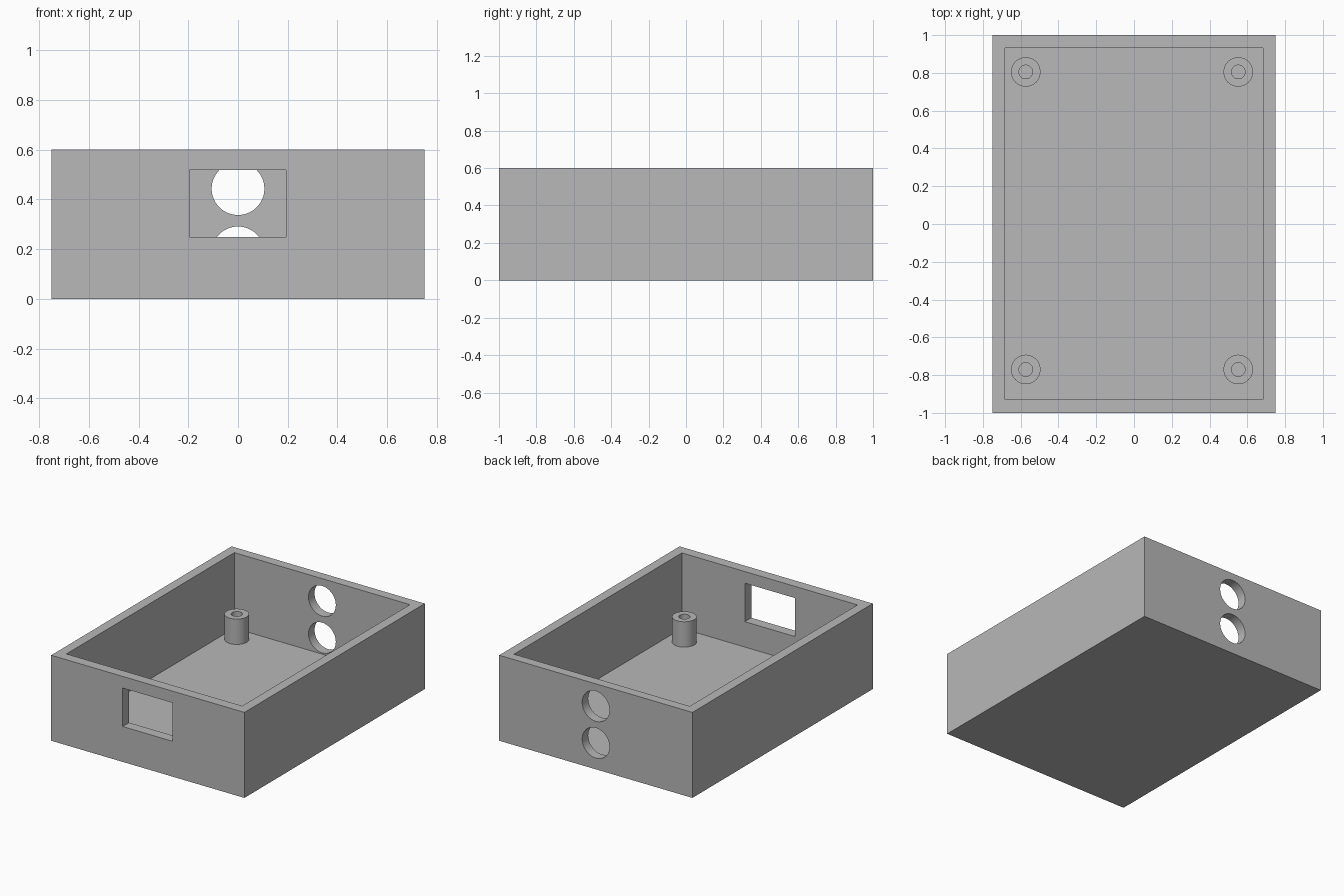
import bpy
import bmesh
from math import pi
from mathutils import Vector, Matrix

cube = bpy.data.objects.get("Cube")
if cube:
    bpy.data.objects.remove(cube, do_unlink=True)

# Overall dimensions
HALF_X, HALF_Y, HEIGHT = 0.75, 1.0, 0.6
FLOOR = 0.07
POST_TOP = 0.248

grey = bpy.data.materials.new("plain_grey")
grey.use_nodes = True
grey.diffuse_color = (0.48, 0.48, 0.48, 1)
grey.node_tree.nodes["Principled BSDF"].inputs["Base Color"].default_value = grey.diffuse_color


def make_object(name, bm):
    bmesh.ops.recalc_face_normals(bm, faces=bm.faces)
    mesh = bpy.data.meshes.new(name)
    bm.to_mesh(mesh)
    bm.free()
    mesh.materials.append(grey)
    obj = bpy.data.objects.new(name, mesh)
    bpy.context.collection.objects.link(obj)
    return obj


def box(name, low, high):
    low, high = Vector(low), Vector(high)
    bm = bmesh.new()
    size = Matrix.Diagonal((*(high - low), 1))
    bmesh.ops.create_cube(bm, size=1, matrix=Matrix.Translation((low + high) / 2) @ size)
    return make_object(name, bm)


def round_cutter(name, centre, radius, depth):
    bm = bmesh.new()
    turn = Matrix.Translation(centre) @ Matrix.Rotation(pi / 2, 4, "X")
    bmesh.ops.create_cone(bm, cap_ends=True, segments=64, radius1=radius,
                          radius2=radius, depth=depth, matrix=turn)
    return make_object(name, bm)


def activate(obj):
    bpy.ops.object.select_all(action="DESELECT")
    obj.select_set(True)
    bpy.context.view_layer.objects.active = obj


def cut(target, cutter):
    cutter.hide_render = True
    mod = target.modifiers.new("cut", "BOOLEAN")
    mod.operation = "DIFFERENCE"
    mod.solver = "EXACT"
    mod.object = cutter
    activate(target)
    bpy.ops.object.modifier_apply(modifier=mod.name)
    bpy.data.objects.remove(cutter, do_unlink=True)


def smooth(obj):
    activate(obj)
    bpy.ops.object.shade_smooth_by_angle(angle=pi / 6)


# Open tray
case = box("enclosure", (-HALF_X, -HALF_Y, 0), (HALF_X, HALF_Y, HEIGHT))
cut(case, box("cavity_cutter", (-0.682, -0.928, FLOOR), (0.682, 0.933, HEIGHT + 0.1)))

# Rectangular opening in the front wall
cut(case, box("window_cutter", (-0.195, -1.1, 0.248), (0.193, -0.85, 0.518)))

# Two stacked round holes in the back wall
for z in (0.185, 0.443):
    cut(case, round_cutter("hole_cutter", (0, 1, z), 0.106, 0.3))
smooth(case)


# Hollow screw posts, each a ring profile turned about its axis
def screw_post(name, x, y, outer=0.078, inner=0.036):
    bm = bmesh.new()
    base = FLOOR - 0.02
    ring = [bm.verts.new((r, 0, z)) for r, z in
            ((outer, base), (outer, POST_TOP), (inner, POST_TOP), (inner, base))]
    edges = [bm.edges.new((ring[i], ring[i - 1])) for i in range(4)]
    bmesh.ops.spin(bm, geom=ring + edges, cent=(0, 0, 0), axis=(0, 0, 1),
                   angle=2 * pi, steps=48, use_merge=True)
    bmesh.ops.remove_doubles(bm, verts=bm.verts, dist=0.0001)
    post = make_object(name, bm)
    post.location = (x, y, 0)
    smooth(post)


for side, x in (("right", -0.573), ("left", 0.552)):
    for end, y in (("front", -0.77), ("back", 0.805)):
        screw_post(f"screw_post_{end}_{side}", x, y)
